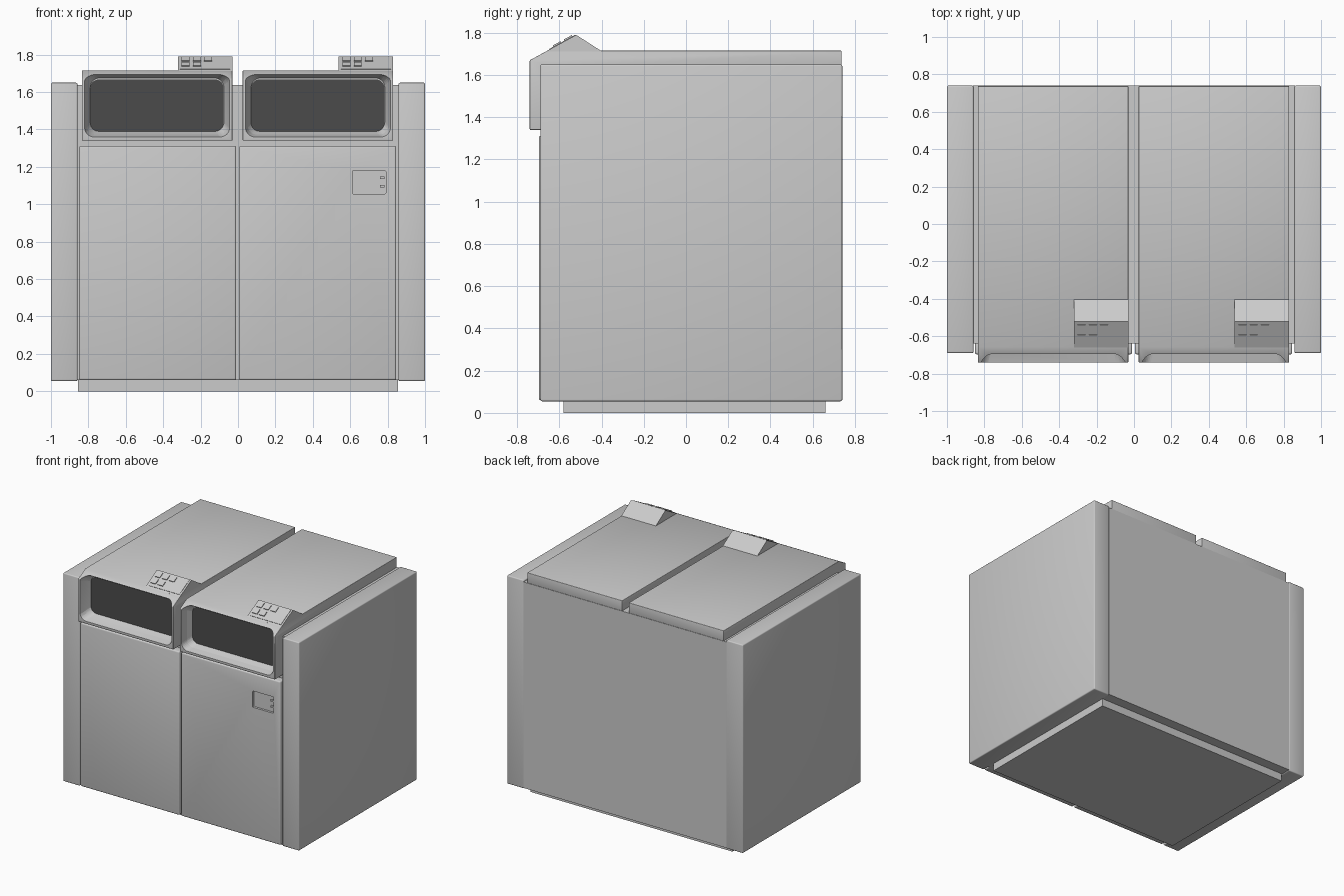
import bpy, bmesh, math
from mathutils import Vector

if "Cube" in bpy.data.objects:
    bpy.data.objects.remove(bpy.data.objects["Cube"])

SLOPE = math.atan2(0.12, 0.22)          # tilt of the control consoles

def finish(name, bm, bevel=0.0, segs=3):
    bmesh.ops.recalc_face_normals(bm, faces=bm.faces)
    me = bpy.data.meshes.new(name)
    bm.to_mesh(me)
    bm.free()
    ob = bpy.data.objects.new(name, me)
    bpy.context.collection.objects.link(ob)
    bpy.context.view_layer.objects.active = ob
    for o in bpy.context.selected_objects:
        o.select_set(False)
    ob.select_set(True)
    if bevel:
        m = ob.modifiers.new("Bevel", 'BEVEL')
        m.width, m.segments, m.limit_method = bevel, segs, 'ANGLE'
        bpy.ops.object.modifier_apply(modifier=m.name)
        bpy.ops.object.shade_smooth_by_angle(angle=math.radians(35))
    return ob

def box(name, lo, hi, bevel=0.0):
    bm = bmesh.new()
    bmesh.ops.create_cube(bm, size=1)
    for v in bm.verts:
        v.co = [lo[i] + (v.co[i] + 0.5) * (hi[i] - lo[i]) for i in range(3)]
    return finish(name, bm, bevel)

def extrude_x(name, profile, x0, x1, bevel=0.0):
    bm = bmesh.new()
    f = bm.faces.new([bm.verts.new((x0, y, z)) for y, z in profile])
    ex = bmesh.ops.extrude_face_region(bm, geom=[f])
    vs = [e for e in ex["geom"] if isinstance(e, bmesh.types.BMVert)]
    bmesh.ops.translate(bm, verts=vs, vec=(x1 - x0, 0, 0))
    return finish(name, bm, bevel)

def rounded_rect(x0, x1, z0, z1, r, n=8):
    pts = []
    for k, (cx, cz) in enumerate([(x1 - r, z1 - r), (x0 + r, z1 - r), (x0 + r, z0 + r), (x1 - r, z0 + r)]):
        for i in range(n + 1):
            a = math.pi / 2 * (k + i / n)
            pts.append((cx + r * math.cos(a), cz + r * math.sin(a)))
    return pts

def loft_y(name, rings):
    """Closed solid through (y, outline) rings."""
    bm = bmesh.new()
    loops = [[bm.verts.new((x, y, z)) for x, z in pts] for y, pts in rings]
    n = len(loops[0])
    for a, b in zip(loops, loops[1:]):
        for i in range(n):
            bm.faces.new((a[i], a[(i + 1) % n], b[(i + 1) % n], b[i]))
    bm.faces.new(loops[0])
    bm.faces.new(loops[-1])
    return finish(name, bm)

def cut(ob, cutter):
    bpy.context.view_layer.objects.active = ob
    m = ob.modifiers.new("Cut", 'BOOLEAN')
    m.operation, m.solver, m.object = 'DIFFERENCE', 'EXACT', cutter
    bpy.ops.object.modifier_apply(modifier=m.name)
    bpy.data.objects.remove(cutter, do_unlink=True)
    for o in bpy.context.selected_objects:
        o.select_set(False)
    ob.select_set(True)
    bpy.ops.object.shade_smooth_by_angle(angle=math.radians(30))

dark = bpy.data.materials.new("dark_glass")
dark.diffuse_color = (0.07, 0.07, 0.07, 1)
dark.use_nodes = True
dark.node_tree.nodes["Principled BSDF"].inputs["Base Color"].default_value = dark.diffuse_color

# plinth, cabinet and side panels
box("plinth", (-0.855, -0.58, 0), (0.855, 0.66, 0.07))
box("cabinet", (-0.86, -0.64, 0.06), (0.86, 0.74, 1.637))
for name, s in (("left_side_panel", -1), ("right_side_panel", 1)):
    xs = sorted((s * 0.858, s * 1.0))
    box(name, (xs[0], -0.69, 0.055), (xs[1], 0.74, 1.65), 0.008)

# two doors, the right one with a recessed latch plate
box("left_door", (-0.85, -0.697, 0.06), (-0.01, -0.63, 1.312), 0.01)
door = box("right_door", (0.005, -0.697, 0.06), (0.846, -0.63, 1.312), 0.01)
cut(door, loft_y("latch_cutter", [(y, rounded_rect(0.612, 0.79, 1.055, 1.18, 0.006, 2)) for y in (-0.75, -0.68)]))
for z in (1.09, 1.135):
    box("latch_stud", (0.76, -0.69, z), (0.782, -0.675, z + 0.014))

HOOD = [(-0.74, 1.34), (-0.74, 1.67), (-0.657, 1.715), (0.737, 1.715),
        (0.737, 1.63), (-0.60, 1.63), (-0.60, 1.34)]
CONSOLE = [(-0.66, 1.7136), (-0.52, 1.79), (-0.40, 1.713), (-0.42, 1.69), (-0.63, 1.69)]

for side, dx in (("left", 0.0), ("right", 0.86)):
    # lid and hood with a tapered display opening
    hood = extrude_x(side + "_hood", HOOD, -0.835 + dx, -0.03 + dx, 0.004)
    rings = []
    for y, d in ((-0.78, 0.0), (-0.74, 0.0), (-0.69, 0.012), (-0.645, 0.03)):
        rings.append((y, rounded_rect(-0.82 + d + dx, -0.045 - d + dx, 1.36 + d, 1.705 - d, 0.05)))
    cut(hood, loft_y("opening_cutter", rings))

    # dark display window
    glass = rounded_rect(-0.79 + dx, -0.077 + dx, 1.39, 1.667, 0.045)
    win = loft_y(side + "_display", [(-0.65, glass), (-0.63, glass)])
    win.data.materials.append(dark)

    # raised control console with buttons
    extrude_x(side + "_console", CONSOLE, -0.322 + dx, -0.03 + dx)
    tilt = (SLOPE, 0, 0)
    def on_slope(y):
        return 1.79 + (y + 0.52) * math.tan(SLOPE)
    plate = box(side + "_keypad", (-0.133, -0.07, -0.003), (0.133, 0.07, 0.003))
    plate.location, plate.rotation_euler = (-0.176 + dx, -0.585, on_slope(-0.585)), tilt
    for y, h, xs in ((-0.555, 0.042, (-0.28, -0.22, -0.16)), (-0.607, 0.04, (-0.28, -0.22))):
        for x in xs:
            key = box(side + "_button", (-0.021, -h / 2, 0), (0.021, h / 2, 0.009))
            key.location, key.rotation_euler = (x + dx, y, on_slope(y)), tilt
